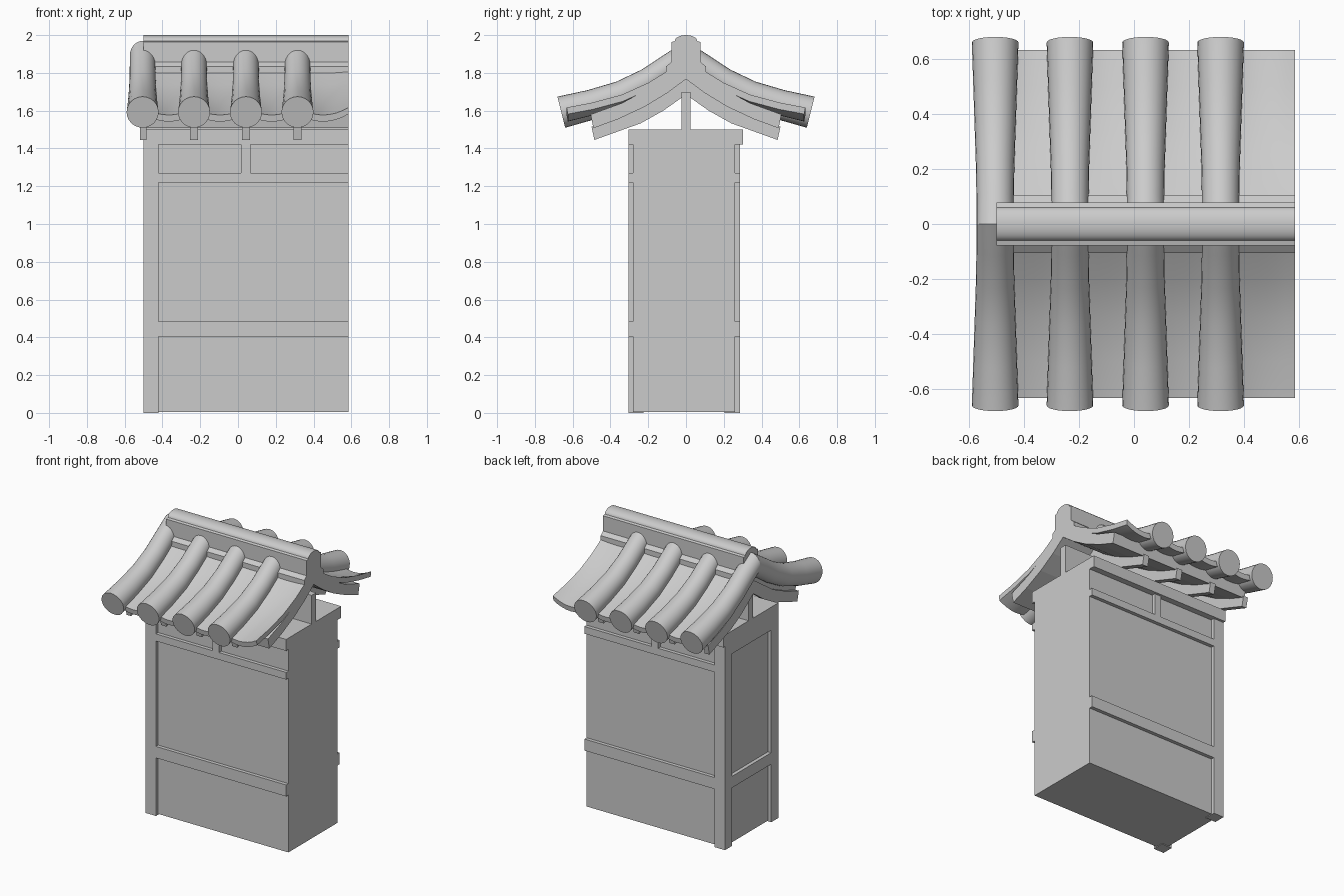
import bpy, bmesh, math
from mathutils import Vector

if "Cube" in bpy.data.objects:
    bpy.data.objects.remove(bpy.data.objects["Cube"])

X0, X1 = -0.5, 0.585          # open right end, framed left end
YF, YB = -0.305, 0.285        # outer faces of the timber frame
TUBES = [-0.505, -0.233, 0.042, 0.315]


def finish(name, bm, smooth=False):
    bmesh.ops.recalc_face_normals(bm, faces=bm.faces)
    me = bpy.data.meshes.new(name)
    bm.to_mesh(me)
    bm.free()
    ob = bpy.data.objects.new(name, me)
    bpy.context.collection.objects.link(ob)
    if smooth:
        bpy.ops.object.select_all(action='DESELECT')
        ob.select_set(True)
        bpy.context.view_layer.objects.active = ob
        bpy.ops.object.shade_smooth_by_angle(angle=math.radians(35))
    return ob


def box(name, x0, x1, y0, y1, z0, z1):
    bm = bmesh.new()
    bmesh.ops.create_cube(bm, size=1)
    for v in bm.verts:
        v.co = ((x0 + x1) / 2 + v.co.x * (x1 - x0),
                (y0 + y1) / 2 + v.co.y * (y1 - y0),
                (z0 + z1) / 2 + v.co.z * (z1 - z0))
    return finish(name, bm)


def loft(name, rings, smooth=True):
    """Closed rings of points joined in order, capped at both ends."""
    bm = bmesh.new()
    rows = [[bm.verts.new(p) for p in r] for r in rings]
    n = len(rows[0])
    for a, b in zip(rows, rows[1:]):
        for i in range(n):
            j = (i + 1) % n
            bm.faces.new((a[i], a[j], b[j], b[i]))
    bm.faces.new(rows[0])
    bm.faces.new(rows[-1])
    return finish(name, bm, smooth)


def extrude_x(name, profile, x0, x1, smooth=False):
    return loft(name, [[(x, y, z) for y, z in profile] for x in (x0, x1)], smooth)


# wall core
box("wall_core", -0.475, X1, -0.28, 0.26, 0.005, 1.45)

# corner posts on the left end
box("front_corner_post", X0, -0.42, YF, YF + 0.08, 0, 1.43)
box("back_corner_post", X0, -0.42, YB - 0.08, YB, 0, 1.43)

# rails and short struts on both long faces
for side, ya, yb in (("front", YF, -0.27), ("back", 0.25, YB)):
    box(side + "_middle_rail", -0.43, X1, ya, yb, 0.405, 0.485)
    box(side + "_upper_rail", -0.43, X1, ya, yb, 1.22, 1.27)
    box(side + "_strut", 0.015, 0.067, ya, yb, 1.27, 1.43)

# rails on the left end
box("end_middle_rail", X0, -0.46, YF + 0.07, YB - 0.07, 0.405, 0.485)
box("end_upper_rail", X0, -0.46, YF + 0.07, YB - 0.07, 1.34, 1.43)

# top plate and the board carrying the ridge
box("top_plate", X0, X1, YF, 0.302, 1.42, 1.5)
box("ridge_board", X0, X1, -0.024, 0.024, 1.49, 1.70)

# roof curve (distance from ridge, height) followed by tiles and pans
AXIS = [(0, 1.89), (0.08, 1.838), (0.2, 1.757), (0.34, 1.685), (0.5, 1.632), (0.66, 1.592)]


def axis_z(y):
    for (a, za), (b, zb) in zip(AXIS, AXIS[1:]):
        if y <= b:
            return za + (zb - za) * (y - a) / (b - a)
    return AXIS[-1][1]


def tube_radius(y):
    return 0.068 + 0.0168 * max(0, (y - 0.15) / 0.51)


def mirrored(half):
    """Half profile starting at the ridge, mirrored to both slopes."""
    return half + [(-y, z) for y, z in reversed(half) if y > 0]


# deck under the tiles
deck = [(0, 1.86), (0.1, 1.79), (0.2, 1.715), (0.34, 1.64), (0.505, 1.58),
        (0.49, 1.507), (0.36, 1.555), (0.22, 1.62), (0.1, 1.693)]
extrude_x("roof_deck", deck + [(0, 1.767)] + [(-y, z) for y, z in reversed(deck[1:])], X0, X1)

# rafters below the deck
rafter = [(0, 1.78), (0.22, 1.63), (0.36, 1.565), (0.5, 1.515), (0.485, 1.445),
          (0.36, 1.49), (0.24, 1.533), (0.12, 1.60)]
for i, x in enumerate(TUBES):
    extrude_x(f"rafter_{i + 1}", rafter + [(0, 1.685)]
              + [(-y, z) for y, z in reversed(rafter[1:])], max(X0 - 0.02, x - 0.021), x + 0.021)

# concave pan tiles between the round tiles
bounds = [X0] + TUBES[1:] + [X1]
ys = [0, 0.08, 0.2, 0.34, 0.5, 0.632]
for side, s in (("front", -1), ("back", 1)):
    for i, (xa, xb) in enumerate(zip(bounds, bounds[1:])):
        rings = []
        for y in ys:
            sag = 0.04 * y / 0.632
            us = [k / 8 for k in range(9)]
            top = [(xa + (xb - xa) * u, s * y,
                    axis_z(y) - 0.022 + sag * (2 * u - 1) ** 2) for u in us]
            low = [(px, s * (y - 0.006 * (y > 0)), pz - 0.035) for px, _, pz in reversed(top)]
            rings.append(top + low)
        loft(f"{side}_pan_tile_{i + 1}", rings)

    # round cover tiles, flaring toward the eave
    for i, x in enumerate(TUBES):
        rings = []
        for k, (y, z) in enumerate(AXIS):
            a, b = AXIS[max(k - 1, 0)], AXIS[min(k + 1, len(AXIS) - 1)]
            d = Vector((0, b[0] - a[0], b[1] - a[1])).normalized()
            if k == 0:
                d = Vector((0, 1, 0))          # mitre where the slopes meet
            up = Vector((0, -d.z, d.y))
            r = tube_radius(y)
            ring = []
            for m in range(24):
                t = 2 * math.pi * m / 24
                p = Vector((x, y, z)) + Vector((1, 0, 0)) * r * math.cos(t) \
                    + up * r * math.sin(t) * (1.17 if k == 0 else 1)
                ring.append((p.x, s * p.y, p.z))
            rings.append(ring)
        loft(f"{side}_round_tile_{i + 1}", rings)

# ridge: stepped base with a rounded cap
arc = [(0.06 * math.sin(t), 1.968 + 0.032 * math.cos(t))
       for t in [math.pi / 2 * k / 6 for k in range(7)]]
ridge = arc + [(0.078, 1.963), (0.078, 1.857), (0.105, 1.835), (0.105, 1.78)]
extrude_x("ridge", mirrored(ridge), X0, X1, True)
